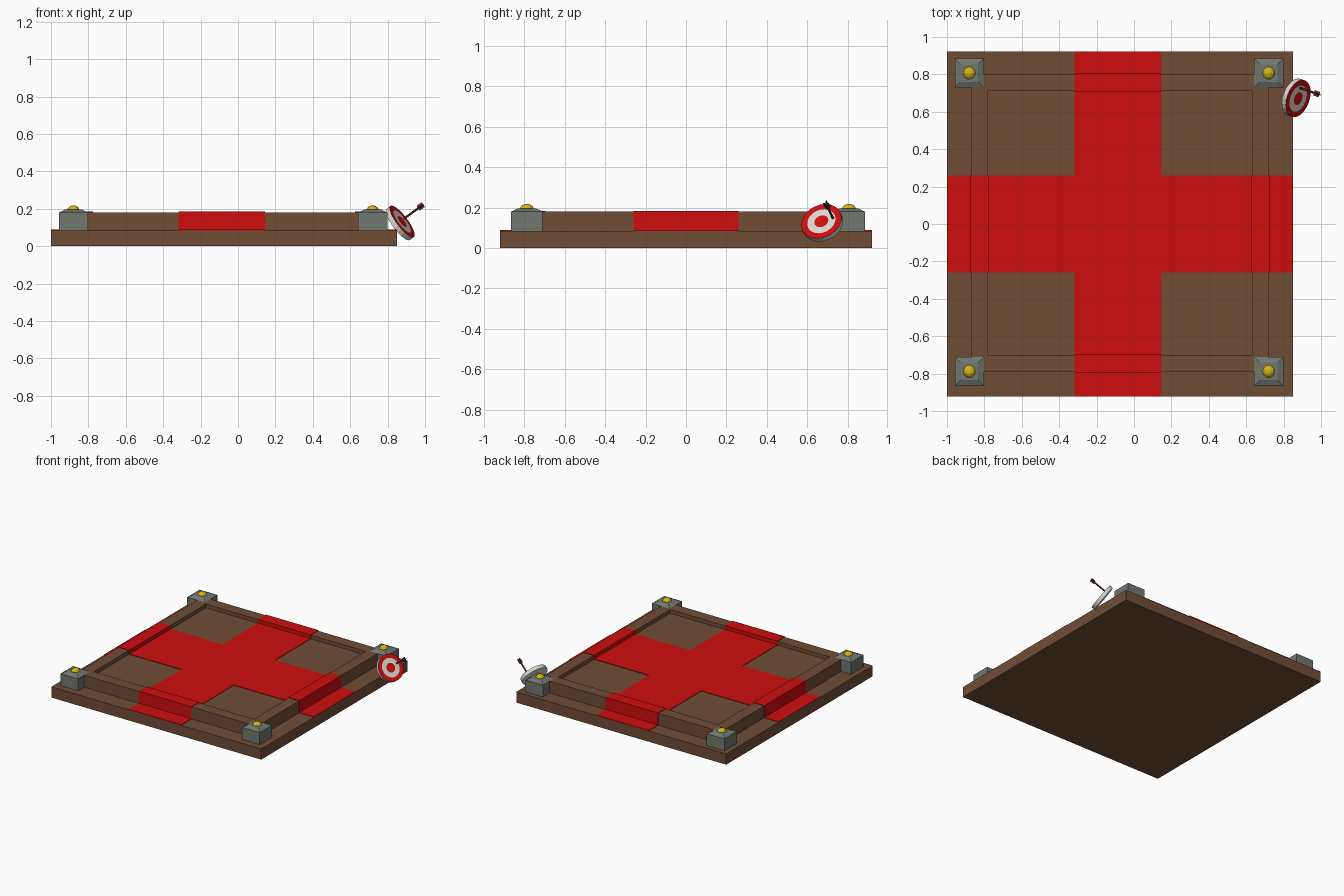
import bpy, bmesh, math
from mathutils import Vector, Matrix

if "Cube" in bpy.data.objects:
    bpy.data.objects.remove(bpy.data.objects["Cube"])


def mat(name, r, g, b):
    m = bpy.data.materials.new(name)
    m.diffuse_color = (r, g, b, 1)
    m.use_nodes = True
    m.node_tree.nodes["Principled BSDF"].inputs["Base Color"].default_value = m.diffuse_color
    return m


WOOD = mat("brown_wood", 0.165, 0.074, 0.036)
RED = mat("red_paint", 0.62, 0.004, 0.004)
STONE = mat("grey_stone", 0.17, 0.185, 0.165)
GOLD = mat("yellow_gold", 0.66, 0.46, 0.008)
WHITE = mat("off_white", 0.72, 0.68, 0.63)
DARK = mat("dark_red_brown", 0.14, 0.04, 0.025)


def finish(name, bm, mats):
    bmesh.ops.recalc_face_normals(bm, faces=bm.faces)
    me = bpy.data.meshes.new(name)
    bm.to_mesh(me)
    bm.free()
    for m in mats:
        me.materials.append(m)
    ob = bpy.data.objects.new(name, me)
    bpy.context.collection.objects.link(ob)
    return ob


def box(name, x0, x1, y0, y1, z0, z1, m, top=1.0):
    """Axis-aligned box; top scales the upper face to make a frustum."""
    bm = bmesh.new()
    bmesh.ops.create_cube(bm, size=1)
    for v in bm.verts:
        k = top if v.co.z > 0 else 1
        v.co = ((x0 + x1) / 2 + v.co.x * k * (x1 - x0),
                (y0 + y1) / 2 + v.co.y * k * (y1 - y0),
                (z0 + z1) / 2 + v.co.z * (z1 - z0))
    return finish(name, bm, [m])


X0, X1, Y = -1.0, 0.85, 0.922            # base outline
OX0, OX1, OY0, OY1 = -0.87, 0.72, -0.79, 0.80   # rim outside
IX0, IX1, IY0, IY1 = -0.78, 0.63, -0.70, 0.71   # rim inside
ZB, ZF, ZR = 0.085, 0.15, 0.18           # base, floor and rim tops
CX0, CX1, CY = -0.317, 0.145, 0.26       # painted cross
T = 0.004                                # paint thickness

# wooden platform
box("base", X0, X1, -Y, Y, 0, ZB, WOOD)
box("floor", IX0, IX1, IY0, IY1, ZB, ZF, WOOD)
box("rim_front", OX0, OX1, OY0, IY0, ZB, ZR, WOOD)
box("rim_back", OX0, OX1, IY1, OY1, ZB, ZR, WOOD)
box("rim_left", OX0, IX0, IY0, IY1, ZB, ZR, WOOD)
box("rim_right", IX1, OX1, IY0, IY1, ZB, ZR, WOOD)

# red cross: plates over base, floor and each rim crossing
box("cross_floor_long", CX0, CX1, IY0, IY1, ZF, ZF + T, RED)
box("cross_floor_left", IX0, CX0, -CY, CY, ZF, ZF + T, RED)
box("cross_floor_right", CX1, IX1, -CY, CY, ZF, ZF + T, RED)
for n, a, b, e0, e1 in (("front", OY0, IY0, -Y, OY0), ("back", IY1, OY1, OY1, Y)):
    box("cross_rim_" + n, CX0, CX1, a - T, b + T, ZB, ZR + T, RED)
    box("cross_base_" + n, CX0, CX1, e0, e1, ZB, ZB + T, RED)
for n, a, b, e0, e1 in (("left", OX0, IX0, X0, OX0), ("right", IX1, OX1, OX1, X1)):
    box("cross_rim_" + n, a - T, b + T, -CY, CY, ZB, ZR + T, RED)
    box("cross_base_" + n, e0, e1, -CY, CY, ZB, ZB + T, RED)

# corner posts with bevelled caps and gold knobs
H = 0.078
for sx, x in (("left", -0.88), ("right", 0.72)):
    for sy, y in (("front", -0.788), ("back", 0.807)):
        n = f"{sy}_{sx}"
        box("post_" + n, x - H, x + H, y - H, y + H, ZB, 0.18, STONE)
        box("post_cap_" + n, x - H, x + H, y - H, y + H, 0.18, 0.195, STONE, 0.6)
        bm = bmesh.new()
        bmesh.ops.create_uvsphere(bm, u_segments=12, v_segments=8, radius=1,
                                  matrix=Matrix.Translation((x, y, 0.187))
                                  @ Matrix.Diagonal((0.034, 0.036, 0.031, 1)))
        finish("knob_" + n, bm, [GOLD])

# target: ringed disc, colour per ring
N = Vector((0.77, -0.28, 0.58)).normalized()
ROT = N.to_track_quat('Z', 'Y').to_matrix().to_4x4()
R, HT, SEG = 0.104, 0.014, 24
rings = [(R, -HT), (R, HT), (0.073, HT), (0.036, HT)]
bm = bmesh.new()
loops = [[bm.verts.new((r * math.cos(2 * math.pi * i / SEG),
                        r * math.sin(2 * math.pi * i / SEG), z))
          for i in range(SEG)] for r, z in rings]
bm.faces.new(loops[0])                       # back
bm.faces.new(loops[-1]).material_index = 1   # bullseye
for k, mi in enumerate((0, 1, 0)):           # side, outer ring, middle ring
    for i in range(SEG):
        j = (i + 1) % SEG
        f = bm.faces.new((loops[k][i], loops[k][j], loops[k + 1][j], loops[k + 1][i]))
        f.material_index = mi
target = finish("target_disc", bm, [WHITE, RED])
target.matrix_world = Matrix.Translation((0.867, 0.674, 0.124)) @ ROT

# arrow stuck in the target, local z along its shaft
tip, tail = Vector((0.872, 0.733, 0.136)), Vector((0.99, 0.692, 0.222))
d = tail - tip
L = d.length
place = Matrix.Translation(tip) @ d.to_track_quat('Z', 'Y').to_matrix().to_4x4()
bm = bmesh.new()
bmesh.ops.create_cone(bm, cap_ends=True, segments=8, radius1=0.006, radius2=0.006,
                      depth=L, matrix=Matrix.Translation((0, 0, L / 2)))
finish("arrow_shaft", bm, [DARK]).matrix_world = place
for n, sx, sy in (("a", 0.015, 0.002), ("b", 0.002, 0.015)):
    box("arrow_feather_" + n, -sx, sx, -sy, sy, L - 0.034, L, DARK).matrix_world = place
